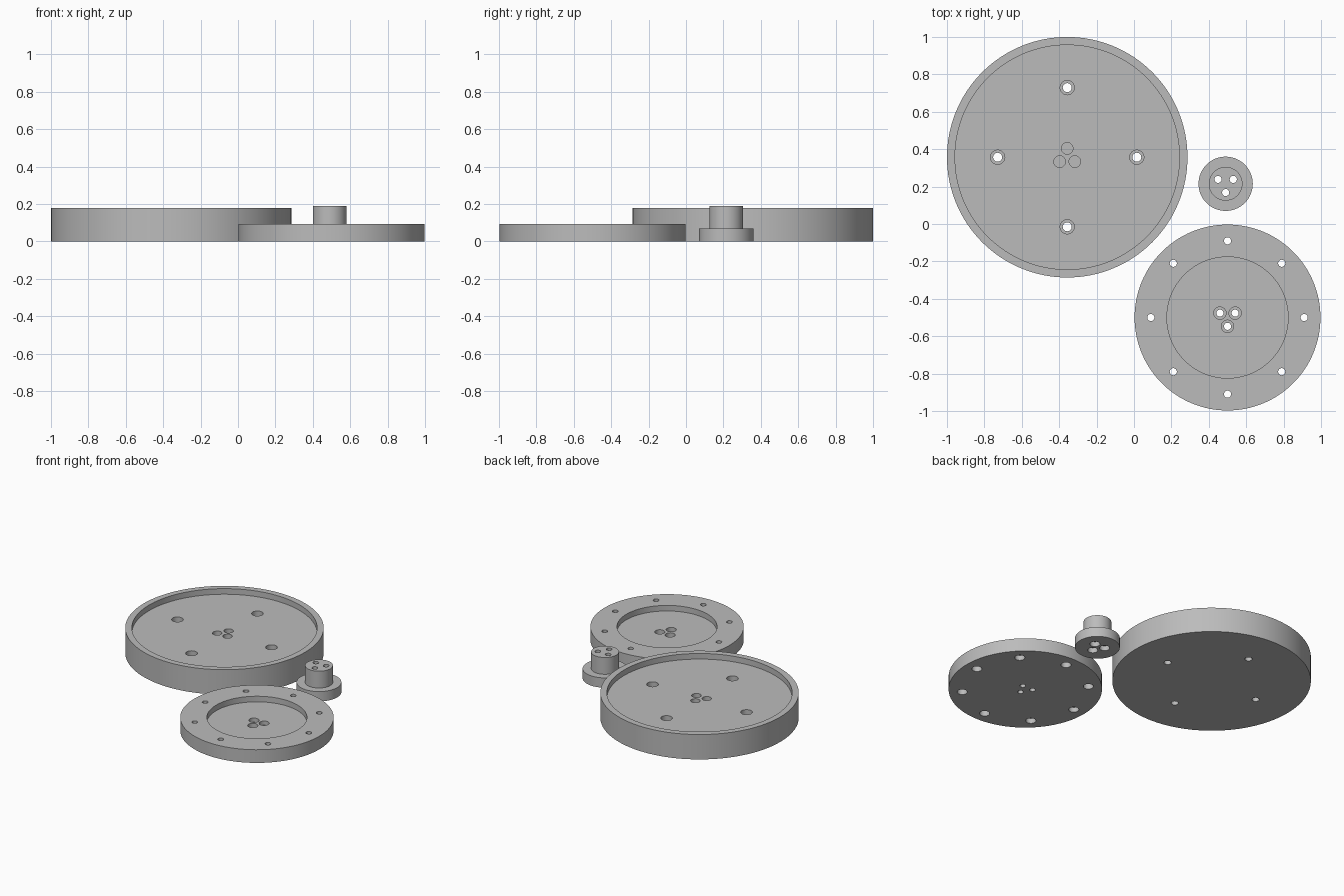
import bpy, bmesh, math

if "Cube" in bpy.data.objects:
    bpy.data.objects.remove(bpy.data.objects["Cube"])

grey = bpy.data.materials.new("plain grey")
grey.diffuse_color = (0.5, 0.5, 0.5, 1)
grey.use_nodes = True
grey.node_tree.nodes["Principled BSDF"].inputs["Base Color"].default_value = grey.diffuse_color


def lathe(bm, profile, cx, cy, sides):
    """Closed solid of revolution from (radius, z) points, bottom to top."""
    rings = []
    for r, z in profile:
        if r == 0:
            rings.append([bm.verts.new((cx, cy, z))])
        else:
            rings.append([bm.verts.new((cx + r * math.cos(2 * math.pi * i / sides),
                                        cy + r * math.sin(2 * math.pi * i / sides), z))
                          for i in range(sides)])
    for a, b in zip(rings, rings[1:]):
        for i in range(sides):
            j = (i + 1) % sides
            if len(b) == 1:
                continue
            bm.faces.new((a[i], a[j], b[j], b[i]))
    # flat caps; a single last point closes the recess floor
    bm.faces.new(rings[0][::-1])
    bm.faces.new(rings[-1] if len(rings[-1]) > 1 else rings[-2])


def make_object(name, solids, sides):
    bm = bmesh.new()
    for profile, cx, cy in solids:
        lathe(bm, profile, cx, cy, sides)
    bmesh.ops.recalc_face_normals(bm, faces=bm.faces)
    mesh = bpy.data.meshes.new(name)
    bm.to_mesh(mesh)
    bm.free()
    mesh.materials.append(grey)
    ob = bpy.data.objects.new(name, mesh)
    bpy.context.collection.objects.link(ob)
    return ob


def drilled(name, profile, centre, holes):
    """Turned body with groups of holes: (profile, circle radius, count, start angle)."""
    cx, cy = centre
    body = make_object(name, [(profile, cx, cy)], 128)
    pins = []
    for pin, radius, count, start in holes:
        for k in range(count):
            a = math.radians(start + 360 * k / count)
            pins.append((pin, cx + radius * math.cos(a), cy + radius * math.sin(a)))
    cutter = make_object(name + "_hole_cutter", pins, 32)
    cutter.hide_render = True
    mod = body.modifiers.new("holes", "BOOLEAN")
    mod.operation = "DIFFERENCE"
    mod.solver = "EXACT"
    mod.object = cutter
    bpy.ops.object.select_all(action="DESELECT")
    bpy.context.view_layer.objects.active = body
    body.select_set(True)
    bpy.ops.object.modifier_apply(modifier=mod.name)
    bpy.data.objects.remove(cutter)
    bpy.ops.object.shade_smooth_by_angle(angle=math.radians(30))


def bore(low_r, step_z, high_r):
    """Through hole that changes radius at step_z."""
    return [(low_r, -0.1), (low_r, step_z), (high_r, step_z), (high_r, 0.3)]


# Large dish: raised rim, four counterbored holes, three blind holes
drilled("large_dish",
        [(0.643, 0), (0.643, 0.178), (0.6, 0.178), (0.6, 0.138)],
        (-0.357, 0.357),
        [(bore(0.024, 0.1, 0.038), 0.372, 4, 0),
         ([(0.031, 0.07), (0.031, 0.3)], 0.047, 3, 90)])

# Ring plate: central recess, rim holes widened below, centre holes widened above
drilled("ring_plate",
        [(0.497, 0), (0.497, 0.094), (0.324, 0.094), (0.324, 0.054)],
        (0.5, -0.5),
        [(bore(0.033, 0.036, 0.019), 0.41, 8, 0),
         (bore(0.019, 0.025, 0.033), 0.047, 3, -90)])

# Flanged hub: three through holes widened below
drilled("flanged_hub",
        [(0.145, 0), (0.145, 0.07), (0.09, 0.07), (0.09, 0.19)],
        (0.49, 0.215),
        [(bore(0.033, 0.036, 0.019), 0.047, 3, -90)])
